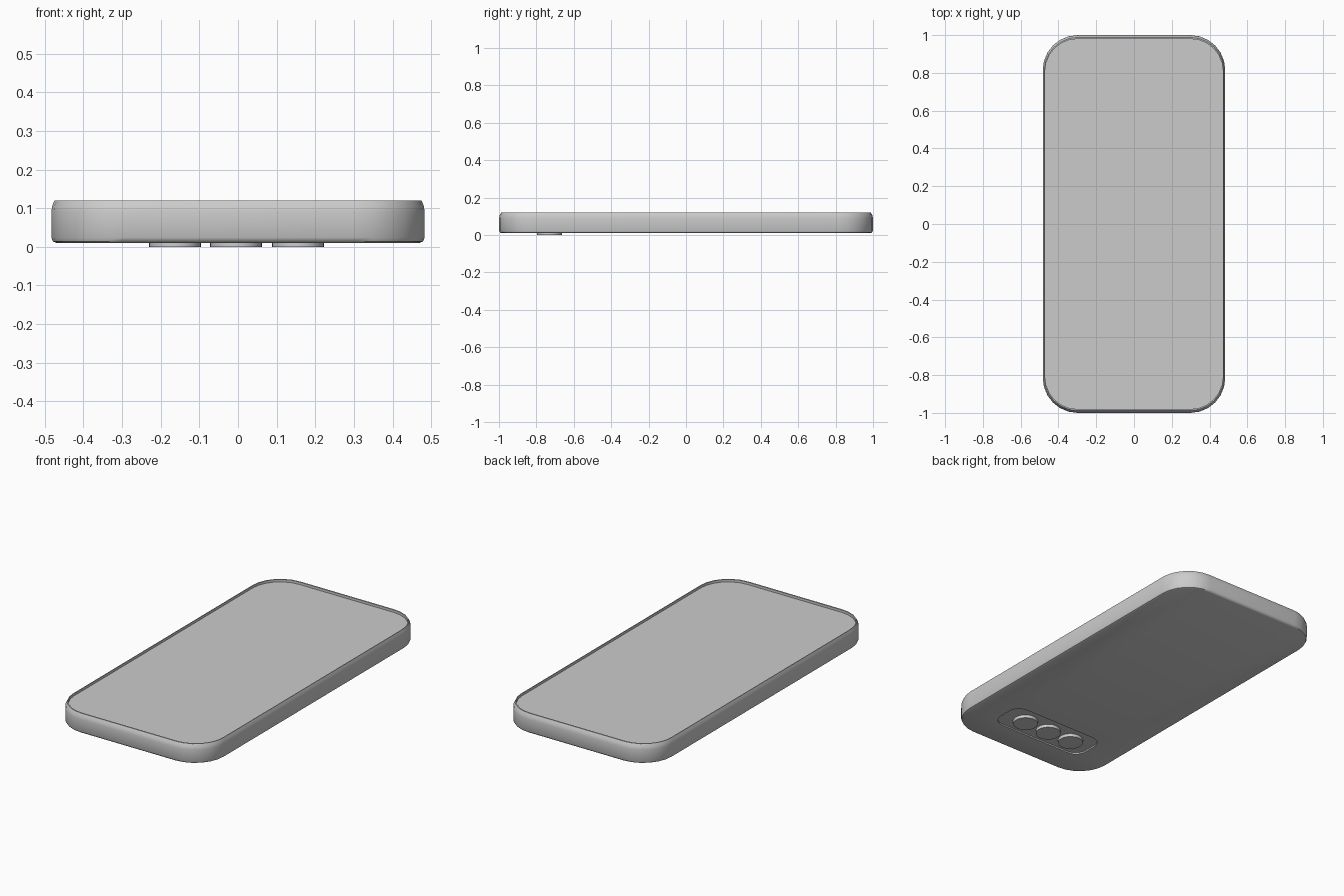
import bpy, bmesh, math

if "Cube" in bpy.data.objects:
    bpy.data.objects.remove(bpy.data.objects["Cube"])

SEG = 6  # segments per rounded corner


def rounded_ring(bm, hx, hy, r, z, cy=0.0):
    """Ring of vertices following a rounded rectangle."""
    verts = []
    for i, (sx, sy) in enumerate(((1, 1), (-1, 1), (-1, -1), (1, -1))):
        for k in range(SEG + 1):
            a = math.pi / 2 * (i + k / SEG)
            verts.append(bm.verts.new((sx * (hx - r) + r * math.cos(a),
                                       cy + sy * (hy - r) + r * math.sin(a), z)))
    return verts


def loft(name, sections):
    """Skin a stack of rounded rectangles and cap both ends."""
    bm = bmesh.new()
    rings = [rounded_ring(bm, *s) for s in sections]
    for a, b in zip(rings, rings[1:]):
        n = len(a)
        for i in range(n):
            j = (i + 1) % n
            bm.faces.new((a[i], a[j], b[j], b[i]))
    bm.faces.new(rings[0])
    bm.faces.new(rings[-1])
    bmesh.ops.recalc_face_normals(bm, faces=bm.faces)
    me = bpy.data.meshes.new(name)
    bm.to_mesh(me)
    bm.free()
    ob = bpy.data.objects.new(name, me)
    bpy.context.collection.objects.link(ob)
    return ob


def smooth(ob, angle):
    bpy.ops.object.select_all(action='DESELECT')
    ob.select_set(True)
    bpy.context.view_layer.objects.active = ob
    bpy.ops.object.shade_smooth_by_angle(angle=math.radians(angle))


# Body: camera recess, back, rounded sides, thin rim, sunken screen bed
body = loft("phone_body", [
    (0.30, 0.105, 0.07, 0.018, -0.73),
    (0.30, 0.105, 0.07, 0.010, -0.73),
    (0.470, 0.986, 0.175, 0.010),
    (0.479, 0.995, 0.180, 0.014),
    (0.483, 1.000, 0.185, 0.024),
    (0.483, 1.000, 0.185, 0.090),
    (0.481, 0.997, 0.183, 0.105),
    (0.475, 0.988, 0.177, 0.120),
    (0.471, 0.980, 0.172, 0.120),
    (0.471, 0.980, 0.172, 0.106),
])
smooth(body, 40)

# Three camera lenses on the back
for i, x in enumerate((-0.163, -0.005, 0.155)):
    bpy.ops.mesh.primitive_cylinder_add(vertices=32, radius=0.067, depth=0.018,
                                        location=(x, -0.73, 0.009))
    lens = bpy.context.object
    lens.name = f"camera_lens_{i + 1}"
    smooth(lens, 40)
